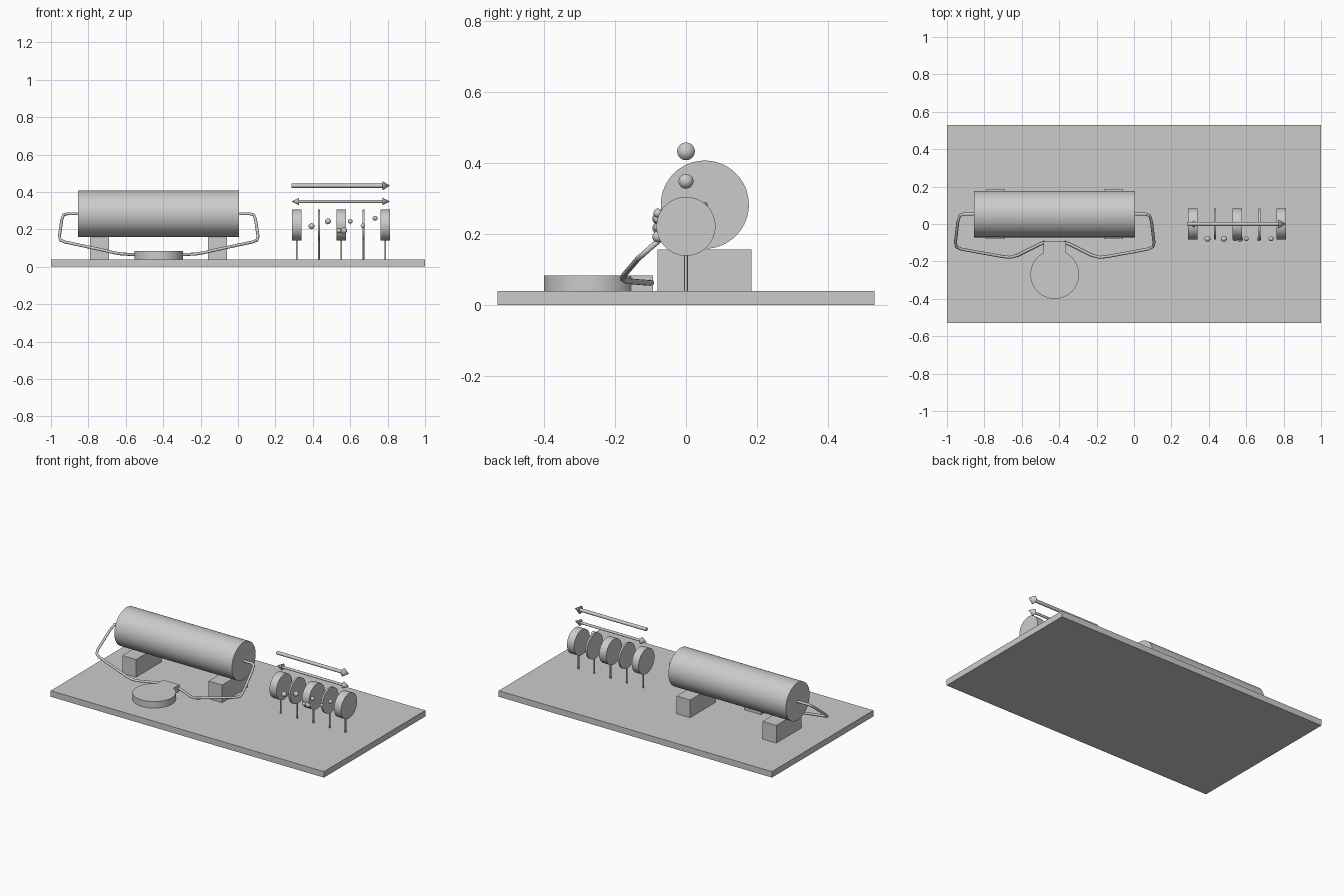
import bpy, math
from mathutils import Vector

cube = bpy.data.objects.get("Cube")
if cube:
    bpy.data.objects.remove(cube, do_unlink=True)

# Single grey material
GREY = (0.6, 0.6, 0.6, 1)
grey = bpy.data.materials.new("plain_grey")
grey.use_nodes = True
grey.diffuse_color = GREY
shader = next(n for n in grey.node_tree.nodes if n.type == 'BSDF_PRINCIPLED')
shader.inputs["Base Color"].default_value = GREY


def finish(name, smooth=True):
    ob = bpy.context.object
    ob.name = name
    ob.data.materials.clear()
    ob.data.materials.append(grey)
    if smooth:
        bpy.ops.object.shade_smooth_by_angle(angle=math.radians(35))
    return ob


def box(name, x, y, z):
    """Box from its (low, high) extents on each axis."""
    bpy.ops.mesh.primitive_cube_add(size=1)
    ob = finish(name, False)
    for i, (low, high) in enumerate((x, y, z)):
        ob.location[i] = (low + high) / 2
        ob.scale[i] = high - low
    return ob


def rod(name, start, end, r1, r2=None, sides=48):
    """Cylinder or cone between two points."""
    a, b = Vector(start), Vector(end)
    turn = (b - a).to_track_quat('Z', 'Y').to_euler()
    bpy.ops.mesh.primitive_cone_add(
        vertices=sides, radius1=r1, radius2=r1 if r2 is None else r2,
        depth=(b - a).length, location=(a + b) / 2, rotation=turn)
    return finish(name)


# Base board and the two supports
box("base_board", (-1, 1), (-0.53, 0.53), (0, 0.04))
box("right_support", (-0.79, -0.69), (-0.08, 0.185), (0.04, 0.157))
box("left_support", (-0.16, -0.06), (-0.08, 0.185), (0.04, 0.157))

# Large horizontal cylinder
rod("main_cylinder", (-0.855, 0.053, 0.283), (0.005, 0.053, 0.283), 0.124, sides=96)

# Round device with its neck
MID = -0.424
rod("round_device", (MID, -0.27, 0.04), (MID, -0.27, 0.083), 0.13, sides=96)
box("device_neck", (MID - 0.06, MID + 0.06), (-0.2, -0.093), (0.04, 0.083))

# Wires from each cylinder end to the neck, as offsets from the middle
PATH = [(0.42, 0.053, 0.283), (0.488, 0.053, 0.283), (0.508, 0.045, 0.278),
        (0.518, 0.01, 0.252), (0.531, -0.1, 0.162), (0.525, -0.122, 0.142),
        (0.5, -0.134, 0.132), (0.28, -0.174, 0.085), (0.24, -0.178, 0.075),
        (0.2, -0.168, 0.068), (0.08, -0.108, 0.063), (0.05, -0.097, 0.063)]
for side, name in ((-1, "right_wire"), (1, "left_wire")):
    curve = bpy.data.curves.new(name, 'CURVE')
    curve.dimensions = '3D'
    curve.bevel_depth = 0.008
    curve.bevel_resolution = 3
    curve.use_fill_caps = True
    line = curve.splines.new('POLY')
    line.points.add(len(PATH) - 1)
    for point, (dx, y, z) in zip(line.points, PATH):
        point.co = (MID + side * dx, y, z, 1)
    line.use_smooth = True
    wire = bpy.data.objects.new(name, curve)
    bpy.context.collection.objects.link(wire)
    curve.materials.append(grey)

# Row of upright discs on thin stems
DISC_Z = 0.227
for i, (x, half) in enumerate(((0.314, 0.025), (0.433, 0.006), (0.552, 0.026),
                               (0.671, 0.006), (0.787, 0.026)), 1):
    rod(f"disc_{i}", (x - half, 0, DISC_Z - 0.005), (x + half, 0, DISC_Z - 0.005), 0.083, sides=64)
    rod(f"disc_stem_{i}", (x, 0, 0.04), (x, 0, 0.15), 0.005, sides=16)

# Small balls in front of the discs
for i, (x, z, r) in enumerate(((0.393, 0.217, 0.016), (0.481, 0.243, 0.016),
                               (0.54, 0.193, 0.013), (0.567, 0.193, 0.016),
                               (0.6, 0.243, 0.013), (0.668, 0.219, 0.012),
                               (0.733, 0.259, 0.013)), 1):
    bpy.ops.mesh.primitive_uv_sphere_add(segments=24, ring_count=12, radius=r,
                                         location=(x, -0.079, z))
    finish(f"ball_{i}")

# Arrows above the discs
LEFT, RIGHT, HEAD = 0.287, 0.812, 0.04
rod("upper_arrow_shaft", (LEFT, 0, 0.433), (RIGHT - HEAD, 0, 0.433), 0.011, sides=24)
rod("upper_arrow_head", (RIGHT - HEAD, 0, 0.433), (RIGHT, 0, 0.433), 0.025, 0, 32)
rod("lower_arrow_shaft", (LEFT + HEAD, 0, 0.349), (RIGHT - HEAD, 0, 0.349), 0.008, sides=24)
for name, base, tip in (("lower_arrow_left_head", RIGHT - HEAD, RIGHT),
                        ("lower_arrow_right_head", LEFT + HEAD, LEFT)):
    rod(name, (base, 0, 0.349), (tip, 0, 0.349), 0.021, 0, 32)
